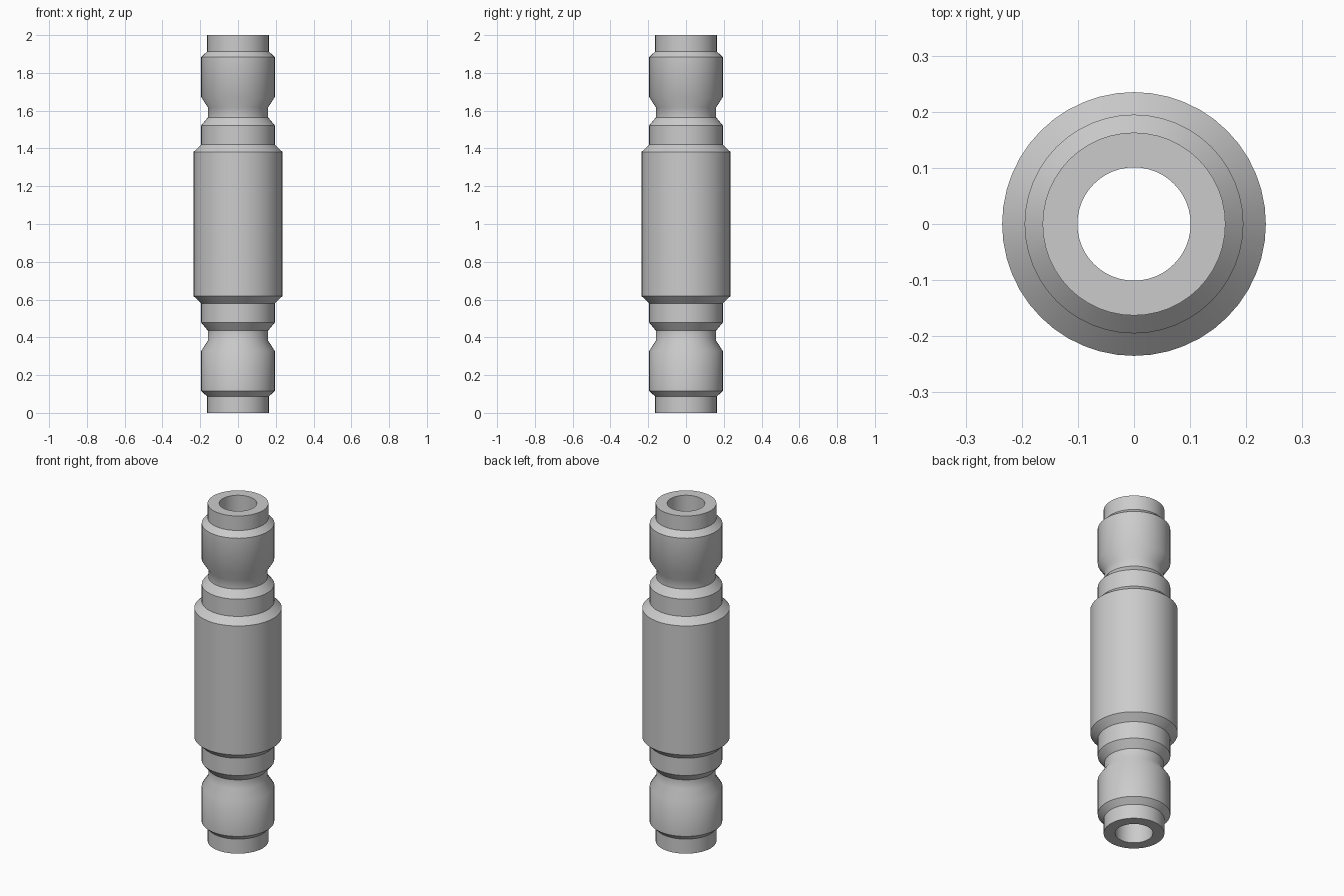
import bpy, bmesh, math

if "Cube" in bpy.data.objects:
    bpy.data.objects.remove(bpy.data.objects["Cube"])

SIDES = 48

metal = bpy.data.materials.new("light_grey_metal")
metal.diffuse_color = (0.6, 0.6, 0.6, 1)
metal.use_nodes = True
metal.node_tree.nodes["Principled BSDF"].inputs["Base Color"].default_value = metal.diffuse_color

# Lower half of the outer profile: (radius, height)
lower = [
    (0.163, 0.0), (0.163, 0.086),      # end spigot
    (0.195, 0.117), (0.195, 0.328),    # end collar
    (0.159, 0.383), (0.159, 0.435),    # groove
    (0.195, 0.478), (0.195, 0.58),     # shoulder
    (0.235, 0.618),                    # chamfer into the body
]
BORE = 0.101

# The upper half mirrors the lower; the bore closes the loop
outer = lower + [(r, 2 - z) for r, z in reversed(lower)]
profile = outer + [(BORE, 2.0), (BORE, 0.0)]

# Revolve the closed profile into one hollow shaft
bm = bmesh.new()
rings = []
for r, z in profile:
    rings.append([bm.verts.new((r * math.cos(2 * math.pi * i / SIDES),
                                r * math.sin(2 * math.pi * i / SIDES), z))
                  for i in range(SIDES)])
for k, ring in enumerate(rings):
    above = rings[(k + 1) % len(rings)]
    for i in range(SIDES):
        j = (i + 1) % SIDES
        bm.faces.new((ring[i], ring[j], above[j], above[i]))
bmesh.ops.recalc_face_normals(bm, faces=bm.faces)

mesh = bpy.data.meshes.new("hollow_shaft")
bm.to_mesh(mesh)
bm.free()
mesh.materials.append(metal)
shaft = bpy.data.objects.new("hollow_shaft", mesh)
bpy.context.collection.objects.link(shaft)

# Smooth the round walls, keep chamfer edges crisp
bpy.context.view_layer.objects.active = shaft
shaft.select_set(True)
bpy.ops.object.shade_smooth_by_angle(angle=math.radians(35))
